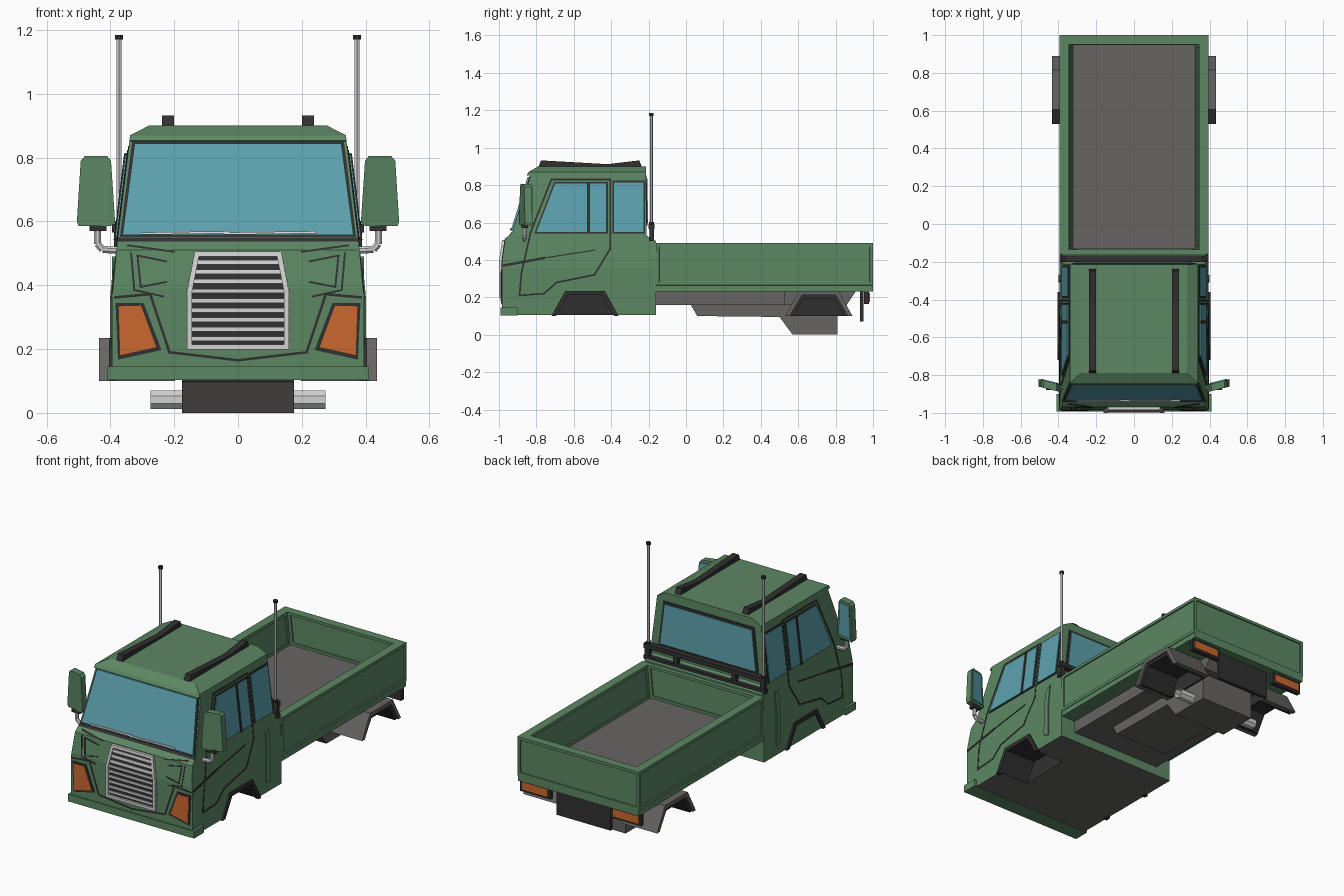
import bpy, bmesh, math
from mathutils import Vector

if "Cube" in bpy.data.objects:
    bpy.data.objects.remove(bpy.data.objects["Cube"])

def mat(name, *c):
    m = bpy.data.materials.new(name)
    m.diffuse_color = (*c, 1)
    m.use_nodes = True
    m.node_tree.nodes["Principled BSDF"].inputs["Base Color"].default_value = m.diffuse_color
    return m

GREEN = mat("olive_green", .107, .243, .126)
GLASS = mat("blue_glass", .108, .36, .43)
DARK = mat("black_trim", .03, .03, .03)
GREY = mat("chassis_grey", .135, .13, .125)
SILVER = mat("silver", .65, .65, .65)
ORANGE = mat("orange_lamp", .60, .14, .027)

def finish(name, bm, m, mirror=False):
    if mirror:
        d = bmesh.ops.duplicate(bm, geom=bm.verts[:] + bm.edges[:] + bm.faces[:])
        for v in d["geom"]:
            if isinstance(v, bmesh.types.BMVert):
                v.co.x *= -1
    bmesh.ops.recalc_face_normals(bm, faces=bm.faces[:])
    me = bpy.data.meshes.new(name)
    bm.to_mesh(me)
    bm.free()
    me.materials.append(m)
    ob = bpy.data.objects.new(name, me)
    bpy.context.collection.objects.link(ob)
    return ob

def loft(bm, rings, cap=True):
    vs = [[bm.verts.new(p) for p in r] for r in rings]
    n = len(rings[0])
    for a, b in zip(vs, vs[1:]):
        for i in range(n):
            bm.faces.new((a[i], a[(i + 1) % n], b[(i + 1) % n], b[i]))
    if cap:
        bm.faces.new(vs[0][::-1])
        bm.faces.new(vs[-1])

def prism(name, pts, a, b, m, mirror=False, axis="x"):
    """Profile in (y,z) extruded along x, or in (x,z) extruded along y."""
    bm = bmesh.new()
    f = (lambda p, t: (t, p[0], p[1])) if axis == "x" else (lambda p, t: (p[0], t, p[1]))
    loft(bm, [[f(p, a) for p in pts], [f(p, b) for p in pts]])
    return finish(name, bm, m, mirror)

def box(name, x0, x1, y0, y1, z0, z1, m, mirror=False):
    return prism(name, [(y0, z0), (y1, z0), (y1, z1), (y0, z1)], x0, x1, m, mirror)

def tube(name, path, r, n, m, mirror=False, caps=True):
    bm = bmesh.new()
    for p, q in zip(path, path[1:]):
        p, q = Vector(p), Vector(q)
        rot = (q - p).to_track_quat('Z', 'Y')
        ring = [rot @ Vector((r * math.cos(t), r * math.sin(t), 0))
                for t in [(i + .5) * math.tau / n for i in range(n)]]
        loft(bm, [[p + v for v in ring], [q + v for v in ring]], caps)
    return finish(name, bm, m, mirror)

# Cab surface: half width, front y and rear y as functions of height
def interp(tab):
    def f(z):
        for (z0, a), (z1, b) in zip(tab, tab[1:]):
            if z <= z1:
                return a + (b - a) * (z - z0) / (z1 - z0)
        return tab[-1][1]
    return f

sx = interp([(.105, .395), (.36, .395), (.54, .378), (.87, .338), (.9, .28)])
fy = interp([(.105, -.985), (.39, -.985), (.51, -.968), (.55, -.926), (.85, -.832),
             (.853, -.852), (.87, -.842), (.9, -.79)])
ry = interp([(.105, -.16), (.5, -.16), (.53, -.21), (.9, -.215)])
side = lambda u, v, o: (sx(v) + o, u, v)
front = lambda u, v, o: (u, fy(v) - o, v)
rear = lambda u, v, o: (u, ry(v) + o, v)

def patch(name, f, polys, m, o, mirror=False, base=-.003):
    """Thin plates laid on the cab surface."""
    bm = bmesh.new()
    for p in polys:
        loft(bm, [[f(u, v, base) for u, v in p], [f(u, v, o) for u, v in p]])
    return finish(name, bm, m, mirror)

def stroke(pts, w, closed=False, n=4):
    quads = []
    for a, b in zip(pts, pts[1:] + pts[:1] if closed else pts[1:]):
        a, b = Vector(a), Vector(b)
        d = (b - a).normalized() * w / 2
        s = Vector((-d.y, d.x))
        a, b = a - d, b + d
        for i in range(n):
            p, q = a.lerp(b, i / n), a.lerp(b, (i + 1) / n)
            quads.append([p - s, q - s, q + s, p + s])
    return quads

def trapezoid(yc, hb, ht, top, z0=.1):
    return [(yc - hb, z0), (yc - ht, top), (yc + ht, top), (yc + hb, z0)]

# Cab body
bm = bmesh.new()
loft(bm, [[(-sx(z), fy(z), z), (sx(z), fy(z), z), (sx(z), ry(z), z), (-sx(z), ry(z), z)]
          for z in (.105, .36, .39, .5, .51, .53, .54, .55, .85, .853, .87, .9)])
cab = finish("cab", bm, GREEN)
cab.data.materials.append(DARK)
cab.data.materials.append(GREY)
cutter = prism("wheel_cutter", trapezoid(-.54, .165, .09, .215, .09), .2, .5, DARK, True)
cutter.hide_render = True
mod = cab.modifiers.new("wells", "BOOLEAN")
mod.operation, mod.solver, mod.object = "DIFFERENCE", "EXACT", cutter
bpy.context.view_layer.objects.active = cab
bpy.ops.object.modifier_apply(modifier="wells")
bpy.data.objects.remove(cutter)
for p in cab.data.polygons:
    c = p.center
    under = c.z < .235 and abs(c.x) < .39 and -.95 < c.y < -.18
    p.material_index = 0 if not under else 2 if c.z < .107 else 1

# Bumper and wheel arches
box("bumper", -.41, .41, -.993, -.9, .103, .145, GREEN)
def arch(name, yc, x0, x1, m, g=0):
    o = trapezoid(yc, .18 - g, .105 - g * .6, .235 - g)
    i = trapezoid(yc, .155 - g, .09 - g * .6, .212 - g)
    return prism(name, o + i[::-1], x0, x1, m, True)
arch("front_wheel_arch", -.54, .38, .404, DARK)
arch("rear_fender", .71, .2, .435, GREY)
arch("rear_fender_liner", .71, .21, .425, DARK, .018)
prism("rear_fender_inner_wall", trapezoid(.71, .16, .095, .22), .198, .21, DARK, True)

# Windows: dark surround with glass on top
def window(name, f, outer, inner, mirror=False, o=.008):
    patch(name + "_frame", f, [outer], DARK, .004, mirror)
    patch(name + "_glass", f, [inner], GLASS, o, mirror)
window("windshield", front, [(-.37, .552), (.37, .552), (.332, .849), (-.332, .849)],
       [(-.362, .558), (.362, .558), (.324, .844), (-.324, .844)], o=.013)
window("door_window", side, [(-.81, .542), (-.418, .542), (-.418, .816), (-.705, .816)],
       [(-.8, .549), (-.427, .549), (-.427, .809), (-.7, .809)], True)
window("rear_side_window", side, [(-.392, .542), (-.22, .542), (-.22, .824), (-.392, .824)],
       [(-.385, .549), (-.228, .549), (-.228, .815), (-.385, .815)], True)
window("back_window", rear, [(-.325, .585), (.325, .585), (.295, .85), (-.295, .85)],
       [(-.31, .6), (.31, .6), (.282, .835), (-.282, .835)])
patch("window_divider", side, stroke([(-.52, .55), (-.52, .805)], .016), DARK, .012, True)
patch("wipers", front, stroke([(-.3, .562), (-.03, .566)], .007)
      + stroke([(-.04, .562), (.24, .566)], .007), SILVER, .019, base=.012)

# Panel gaps and side details
patch("door_gap", side, stroke([(-.72, .83), (-.405, .83), (-.405, .46), (-.49, .32), (-.69, .28),
      (-.76, .22), (-.89, .21), (-.88, .33), (-.83, .55)], .009, True), DARK, .002, True)
patch("side_crease", side, stroke([(-.975, .37), (-.76, .41)], .013)
      + stroke([(-.76, .41), (-.49, .452)], .006), DARK, .003, True)
patch("side_vent", side, [[(-.31, .17), (-.27, .16), (-.27, .36), (-.305, .36)],
      [(-.305, .36), (-.27, .36), (-.27, .48), (-.3, .465)]], GREEN, .006, True)
patch("cowl_gap", front, stroke([(-.37, .543), (.37, .543)], .012), DARK, .004)
patch("hood_gap", front, stroke([(.385, .362), (.275, .372), (.215, .19), (0, .165)], .008)
      + stroke([(.345, .525), (.2, .505)], .006)
      + stroke([(.225, .475), (.315, .493), (.305, .395), (.225, .41)], .006)
      + stroke([(.335, .5), (.325, .385), (.235, .365)], .006), DARK, .002, True)

# Headlights
patch("headlight_frame", front, [[(.24, .197), (.376, .167), (.384, .345), (.296, .345)]],
      DARK, .004, True)
patch("headlight", front, [[(.256, .206), (.369, .181), (.374, .334), (.304, .336)]],
      ORANGE, .007, True)

# Grille
patch("grille_back", front, [[(-.155, .2), (.155, .2), (.155, .39), (-.155, .39)],
      [(-.155, .39), (.155, .39), (.13, .505), (-.13, .505)]], DARK, .003)
def grille_w(z):
    return .155 if z < .38 else .155 - (z - .38) * .2
patch("grille_slats", front, [q for i in range(9) for z in [.232 + i * .03]
      for q in stroke([(-grille_w(z), z), (grille_w(z), z)], .014, n=1)], SILVER, .009)
patch("grille_frame", front, stroke([(-.152, .206), (.152, .206), (.152, .38), (.129, .498),
      (-.129, .498), (-.152, .38)], .016, True), SILVER, .015)

# Roof rails
prism("roof_rail", [(-.79, .895), (-.775, .932), (-.42, .912), (-.25, .932), (-.235, .895)],
      .2, .238, DARK, True)

# Rear rack and antennas
box("rack_top_bar", -.395, .395, -.2, -.168, .565, .592, DARK)
box("rack_lower_bar", -.395, .395, -.198, -.17, .5, .522, DARK)
for i, x in enumerate((.19, .375)):
    box("rack_post_%d" % i, x - .014, x + .014, -.195, -.172, .5, .57, DARK, True)
tube("antenna", [(.373, -.185, .58), (.373, -.185, 1.175)], .0085, 6, SILVER, True)
tube("antenna_tip", [(.373, -.185, 1.17), (.373, -.185, 1.185)], .013, 8, DARK, True)
tube("antenna_base", [(.373, -.185, .585), (.373, -.185, .602)], .014, 8, DARK, True)

# Wing mirrors, swept back at the outer end
def swept(ob):
    for v in ob.data.vertices:
        v.co.y += (abs(v.co.x) - .39) * .25
swept(prism("mirror_housing", [(.385, .595), (.4, .585), (.5, .585), (.505, .6), (.493, .79),
      (.48, .805), (.41, .805), (.398, .79)], -.89, -.85, GREEN, True, "y"))
swept(prism("mirror_glass", [(.4, .602), (.492, .602), (.482, .79), (.41, .79)],
      -.851, -.845, GLASS, True, "y"))
box("mirror_foot", .412, .466, -.88, -.845, .57, .588, DARK, True)
tube("mirror_arm", [(.44, -.865, .575), (.44, -.865, .53), (.425, -.865, .512), (.37, -.865, .51)],
     .012, 8, SILVER, True)

# Cargo bed with recessed panels
def rect(x, y0, y1, z):
    return [(-x, y0, z), (x, y0, z), (x, y1, z), (-x, y1, z)]
bm = bmesh.new()
loft(bm, [rect(.392, -.16, 1, .232), rect(.392, -.16, 1, .262), rect(.395, -.16, 1, .265),
          rect(.395, -.16, 1, .49), rect(.344, -.135, .95, .49), rect(.323, -.13, .948, .3)])
bmesh.ops.recalc_face_normals(bm, faces=bm.faces[:])
walls = [f for f in bm.faces if abs(f.normal.z) < .3 and f.calc_center_median().z > .3
         and f.calc_center_median().y > -.15]
bmesh.ops.inset_individual(bm, faces=walls, thickness=.024, depth=0)
bmesh.ops.inset_individual(bm, faces=walls, thickness=.001, depth=-.007)
finish("cargo_bed", bm, GREEN)
box("bed_floor", -.322, .322, -.129, .947, .296, .304, GREY)

# Chassis, rear axle, tail
box("chassis_frame", -.3, .3, -.165, .53, .16, .235, GREY)
prism("chassis_tail", [(.5, .16), (.86, .16), (.91, .235), (.5, .235)], -.199, .199, GREY)
prism("drive_housing", [(.02, .17), (.06, .1), (.5, .095), (.57, 0), (.81, 0), (.81, .17)],
      -.175, .175, GREY)
tube("rear_axle", [(-.275, .71, .041), (.275, .71, .041)], .032, 8, SILVER, False, False)
box("rear_plate", -.175, .175, .93, .95, .07, .235, DARK)
box("tail_lamp_frame", .195, .392, .953, .978, .163, .235, DARK, True)
box("tail_lamp", .21, .38, .97, .984, .175, .222, ORANGE, True)
